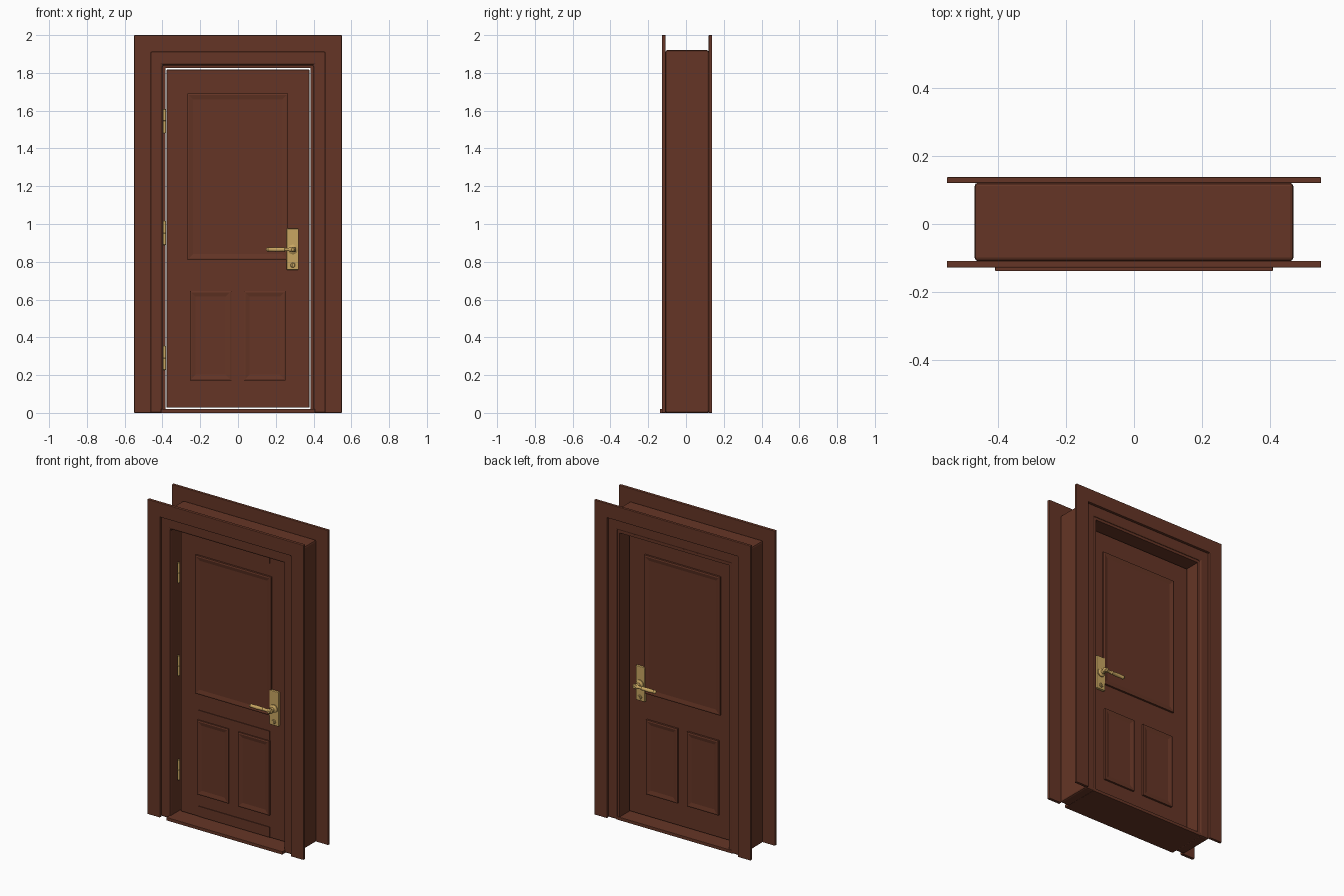
import bpy, bmesh, math
from mathutils import Matrix

if "Cube" in bpy.data.objects:
    bpy.data.objects.remove(bpy.data.objects["Cube"])


def material(name, rgb):
    m = bpy.data.materials.new(name)
    m.diffuse_color = (*rgb, 1)
    m.use_nodes = True
    m.node_tree.nodes["Principled BSDF"].inputs["Base Color"].default_value = m.diffuse_color
    return m


wood = material("dark_brown_wood", (0.13, 0.036, 0.019))
brass = material("brass", (0.58, 0.38, 0.12))
dark = material("keyhole_dark", (0.03, 0.02, 0.012))


def finish(name, bm, mat, bevel=0.0, smooth=False):
    bmesh.ops.recalc_face_normals(bm, faces=bm.faces)
    me = bpy.data.meshes.new(name)
    bm.to_mesh(me)
    bm.free()
    ob = bpy.data.objects.new(name, me)
    bpy.context.collection.objects.link(ob)
    me.materials.append(mat)
    if bevel:
        mod = ob.modifiers.new("bevel", 'BEVEL')
        mod.width, mod.segments, mod.limit_method = bevel, 2, 'ANGLE'
    if smooth:
        bpy.ops.object.select_all(action='DESELECT')
        ob.select_set(True)
        bpy.context.view_layer.objects.active = ob
        bpy.ops.object.shade_smooth_by_angle(angle=math.radians(40))
    return ob


def box(name, x0, x1, y0, y1, z0, z1, mat=wood, bevel=0.0):
    bm = bmesh.new()
    c = ((x0 + x1) / 2, (y0 + y1) / 2, (z0 + z1) / 2)
    bmesh.ops.create_cube(bm, size=1, matrix=Matrix.Translation(c) @
                          Matrix.Diagonal((x1 - x0, y1 - y0, z1 - z0, 1)))
    return finish(name, bm, mat, bevel)


def arch(name, outer, top, inner, inner_top, y0, y1, bevel=0.0):
    """Door surround: an upside-down U extruded through the wall."""
    pts = [(-outer, 0), (-outer, top), (outer, top), (outer, 0),
           (inner, 0), (inner, inner_top), (-inner, inner_top), (-inner, 0)]
    bm = bmesh.new()
    rings = [[bm.verts.new((x, y, z)) for x, z in pts] for y in (y0, y1)]
    # three quads per side: left leg, head, right leg
    for r in rings:
        for q in ((0, 1, 6, 7), (1, 2, 5, 6), (2, 3, 4, 5)):
            bm.faces.new([r[i] for i in q])
    for i in range(8):
        j = (i + 1) % 8
        bm.faces.new((rings[0][i], rings[0][j], rings[1][j], rings[1][i]))
    return finish(name, bm, wood, bevel)


def lathe(name, profile, origin, axis, mat=brass, sides=20):
    """Turned part: (distance, radius) pairs along the given axis."""
    bm = bmesh.new()
    rings = []
    for d, r in profile:
        rings.append([bm.verts.new((r * math.cos(a), r * math.sin(a), d))
                      for a in (math.tau * k / sides for k in range(sides))])
    for a, b in zip(rings, rings[1:]):
        for k in range(sides):
            n = (k + 1) % sides
            bm.faces.new((a[k], a[n], b[n], b[k]))
    bm.faces.new(rings[0])
    bm.faces.new(rings[-1])
    rot = {'x-': Matrix.Rotation(-math.pi / 2, 4, 'Y'),
           'y-': Matrix.Rotation(math.pi / 2, 4, 'X'),
           'y+': Matrix.Rotation(-math.pi / 2, 4, 'X'),
           'z': Matrix.Identity(4)}[axis]
    bm.transform(Matrix.Translation(origin) @ rot)
    return finish(name, bm, mat, smooth=True)


def raised_panel(name, x0, x1, z0, z1, y, s):
    """Panel standing proud of the door, with a sunk sloping field."""
    steps = [(0, 0.0), (0, 0.012), (0.008, 0.014), (0.03, 0.009), (0.036, 0.009)]
    bm = bmesh.new()
    rings = [[bm.verts.new((x, y + s * h, z)) for x, z in
              ((x0 + i, z0 + i), (x1 - i, z0 + i), (x1 - i, z1 - i), (x0 + i, z1 - i))]
             for i, h in steps]
    for a, b in zip(rings, rings[1:]):
        for k in range(4):
            n = (k + 1) % 4
            bm.faces.new((a[k], a[n], b[n], b[k]))
    bm.faces.new(rings[-1])
    bm.faces.new(rings[0])
    return finish(name, bm, wood)


# Surround: casings on both wall faces, jamb between, stop and sill
arch("front_casing", 0.55, 2.0, 0.46, 1.91, -0.128, -0.108, 0.003)
arch("back_casing", 0.55, 2.0, 0.46, 1.91, 0.12, 0.138, 0.003)
arch("jamb", 0.468, 1.92, 0.40, 1.84, -0.109, 0.121, 0.01)
arch("door_stop", 0.402, 1.842, 0.385, 1.825, 0.005, 0.116)
box("sill", -0.408, 0.408, -0.138, 0.12, 0, 0.02, bevel=0.002)

# Door leaf
FRONT, BACK = -0.035, 0.03
box("door_leaf", -0.378, 0.378, FRONT, BACK, 0.028, 1.817, bevel=0.003)

# Shallow rail plates on the front
for name, z0, z1 in (("top_rail", 1.77, 1.815), ("middle_rail", 0.172, 0.705),
                     ("bottom_rail", 0.03, 0.095)):
    box(name, -0.25, 0.25, FRONT - 0.004, FRONT + 0.005, z0, z1)

# Hardware and panels on both faces
for side, y, s, axis in (("front", FRONT, -1, 'y-'), ("back", BACK, 1, 'y+')):
    raised_panel(side + "_upper_panel", -0.268, 0.265, 0.81, 1.69, y, s)
    raised_panel(side + "_lower_left_panel", -0.255, -0.035, 0.172, 0.645, y, s)
    raised_panel(side + "_lower_right_panel", 0.032, 0.252, 0.172, 0.645, y, s)

    ys = sorted((y, y + s * 0.018))
    box(side + "_lock_plate", 0.257, 0.321, ys[0], ys[1], 0.757, 0.975, brass, 0.004)
    lathe(side + "_handle_hub",
          [(0, 0.026), (0.024, 0.026), (0.029, 0.018), (0.032, 0.012),
           (0.062, 0.012), (0.07, 0.014), (0.076, 0.008)],
          (0.29, y, 0.865), axis)
    lathe(side + "_lever",
          [(-0.018, 0.006), (-0.014, 0.013), (0.012, 0.013), (0.02, 0.009),
           (0.04, 0.009), (0.045, 0.012), (0.052, 0.010), (0.09, 0.012),
           (0.125, 0.010), (0.13, 0.012), (0.138, 0.009), (0.142, 0.004)],
          (0.29, y + s * 0.06, 0.865), 'x-')
    lathe(side + "_lock_cylinder", [(0, 0.013), (0.021, 0.013), (0.024, 0.010)],
          (0.29, y, 0.782), axis)
    ys = sorted((y + s * 0.022, y + s * 0.0245))
    box(side + "_keyhole", 0.288, 0.292, ys[0], ys[1], 0.775, 0.789, dark)

# Hinges along the left edge
for i, z in enumerate((0.225, 0.887, 1.478)):
    lathe(f"hinge_{i + 1}",
          [(0, 0.004), (0.004, 0.008), (0.064, 0.008), (0.065, 0.0065),
           (0.068, 0.0065), (0.069, 0.008), (0.128, 0.008), (0.132, 0.004)],
          (-0.389, FRONT - 0.005, z), 'z', sides=14)
